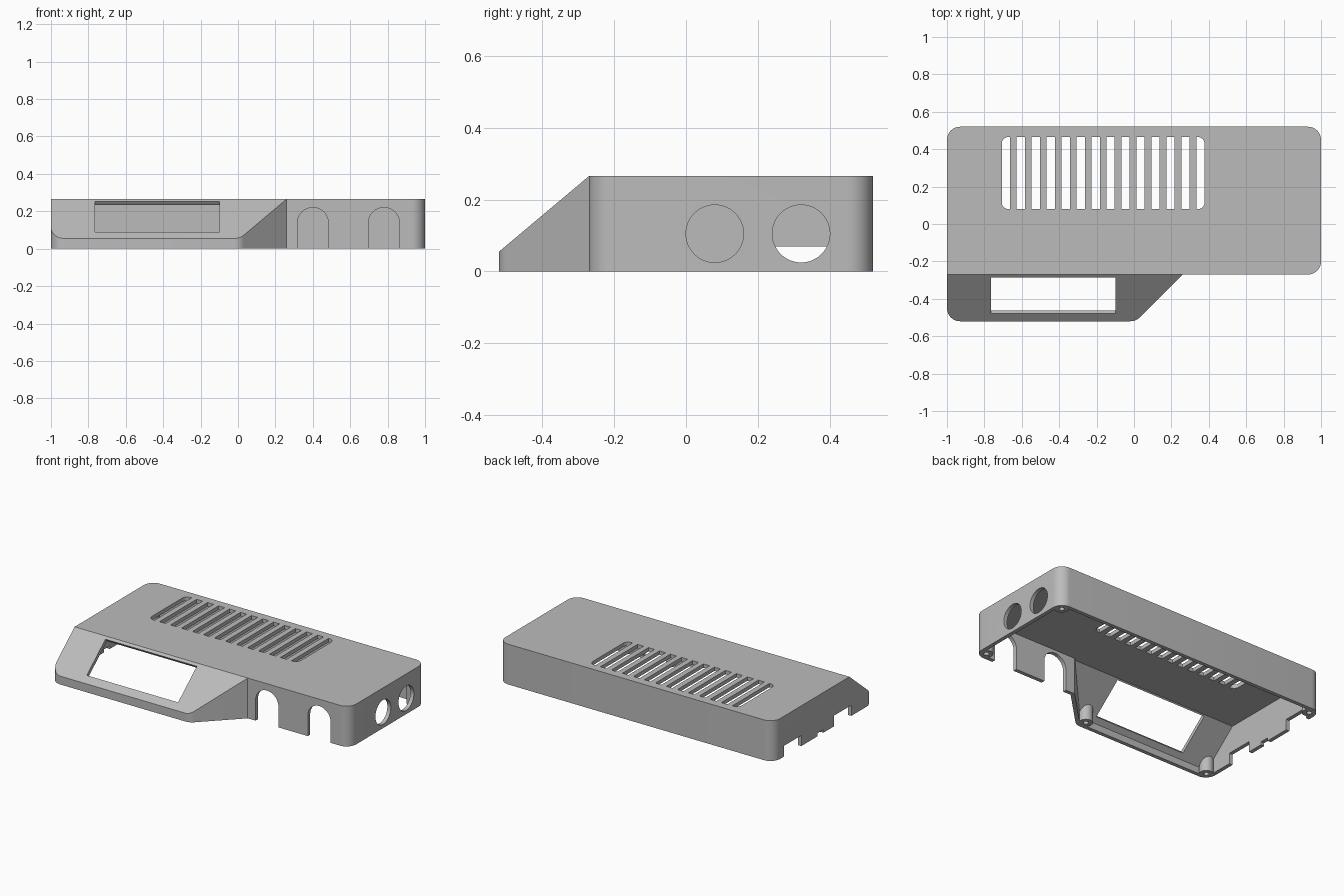
import bpy, bmesh
from math import sin, cos, pi, atan2
from mathutils import Vector, Matrix

if "Cube" in bpy.data.objects:
    bpy.data.objects.remove(bpy.data.objects["Cube"], do_unlink=True)

H, T = 0.265, 0.025                      # height, wall thickness
FRONT, BACK, LIP, LIP_Z = -0.27, 0.52, -0.52, 0.055
TILT = atan2(H - LIP_Z, FRONT - LIP)
NORMAL = Vector((0, -sin(TILT), cos(TILT)))

grey = bpy.data.materials.new("grey plastic")
grey.use_nodes = True
grey.diffuse_color = (0.5, 0.5, 0.5, 1)
grey.node_tree.nodes["Principled BSDF"].inputs["Base Color"].default_value = (0.5, 0.5, 0.5, 1)


def rounded(corners, steps=10):
    """Outline with corners (x, y, radius) replaced by arcs."""
    out = []
    for i, (x, y, r) in enumerate(corners):
        p = Vector((x, y))
        if r == 0:
            out.append(p)
            continue
        a = (Vector(corners[i - 1][:2]) - p).normalized()
        b = (Vector(corners[(i + 1) % len(corners)][:2]) - p).normalized()
        half = a.angle(b) / 2
        center = p + (a + b).normalized() * r / sin(half)
        u = (p + a * r * cos(half) / sin(half)) - center
        v = (p + b * r * cos(half) / sin(half)) - center
        sweep = u.angle(v)
        for k in range(steps + 1):
            t = k / steps
            out.append(center + (u * sin((1 - t) * sweep) + v * sin(t * sweep)) / sin(sweep))
    return out


def prism(bm, outline, low, high, matrix=Matrix()):
    """Extrude an outline along local z."""
    face = bm.faces.new([bm.verts.new((p[0], p[1], low)) for p in outline])
    top = bmesh.ops.extrude_face_region(bm, geom=[face])["geom"]
    moved = [g for g in top if isinstance(g, bmesh.types.BMVert)]
    bmesh.ops.translate(bm, verts=moved, vec=(0, 0, high - low))
    bmesh.ops.transform(bm, matrix=matrix, verts=list(face.verts) + moved)


def circle(x, y, r, n=48):
    return [(x + r * cos(2 * pi * k / n), y + r * sin(2 * pi * k / n)) for k in range(n)]


def box(x0, x1, y0, y1):
    return [(x0, y0), (x1, y0), (x1, y1), (x0, y1)]


def finish(bm, name):
    bmesh.ops.recalc_face_normals(bm, faces=bm.faces)
    mesh = bpy.data.meshes.new(name)
    bm.to_mesh(mesh)
    bm.free()
    mesh.materials.append(grey)
    obj = bpy.data.objects.new(name, mesh)
    bpy.context.collection.objects.link(obj)
    return obj


def subtract(target, cutter):
    mod = target.modifiers.new("cut", 'BOOLEAN')
    mod.operation, mod.solver, mod.object = 'DIFFERENCE', 'EXACT', cutter
    bpy.context.view_layer.objects.active = target
    bpy.ops.object.modifier_apply(modifier=mod.name)
    bpy.data.objects.remove(cutter, do_unlink=True)


def shell(name, inset, low, high):
    """Case volume with the sloped front panel cut off."""
    r, d = 0.07 - inset, 0.414 * inset
    bm = bmesh.new()
    prism(bm, rounded([
        (-1 + inset, LIP + inset, r), (0.01 - d, LIP + inset, r),
        (0.26 - d, FRONT + inset, 0), (1 - inset, FRONT + inset, r),
        (1 - inset, BACK - inset, r), (-1 + inset, BACK - inset, r)]), low, high)
    cut = bmesh.ops.bisect_plane(
        bm, geom=bm.verts[:] + bm.edges[:] + bm.faces[:], dist=1e-5,
        plane_co=Vector((0, FRONT, H)) - NORMAL * inset, plane_no=NORMAL, clear_outer=True)
    edges = [e for e in cut["geom_cut"] if isinstance(e, bmesh.types.BMEdge) and e.is_boundary]
    bmesh.ops.holes_fill(bm, edges=edges)
    return finish(bm, name)


case = shell("case_cover", 0, 0, H)
cavity = shell("cavity", T, -0.05, H - T)

# Screw posts stay solid inside the cavity
posts = [(-0.95, 0.47), (0.95, 0.47), (0.95, -0.22), (-0.95, -0.47), (-0.02, -0.465)]
bm = bmesh.new()
for x, y in posts:
    prism(bm, circle(x, y, 0.042), -0.1, 0.4)
subtract(cavity, finish(bm, "posts"))
subtract(case, cavity)

bm = bmesh.new()
# Screw holes
for x, y in posts:
    prism(bm, circle(x, y, 0.016, 24), -0.05, 0.05)

# Vent slots, the outer two with rounded outer corners
for i in range(14):
    x = -0.685 + 0.08 * i
    left, right = (0.035 if i == 0 else 0), (0.035 if i == 13 else 0)
    prism(bm, rounded([(x - 0.022, 0.08, left), (x + 0.022, 0.08, right),
                       (x + 0.022, 0.465, right), (x - 0.022, 0.465, left)], 6), 0.2, 0.3)

# Display window square to the sloped panel
middle = (LIP + FRONT) / 2 + 0.0125
place = Matrix.Translation((0, middle, H + (middle - FRONT) * (H - LIP_Z) / (FRONT - LIP)))
prism(bm, box(-0.765, -0.1, -0.127, 0.127), -0.05, 0.05, place @ Matrix.Rotation(TILT, 4, 'X'))

# Arched cable openings in the front wall
upright = Matrix.Rotation(pi / 2, 4, 'X')
for x in (0.4, 0.78):
    arch = [(x + 0.083 * cos(pi * k / 24), 0.137 + 0.083 * sin(pi * k / 24)) for k in range(25)]
    prism(bm, arch + [(x - 0.083, -0.05), (x + 0.083, -0.05)], 0.2, 0.32, upright)

# Round ports in one end, notches in the other
sideways = Matrix(((0, 0, 1, 0), (1, 0, 0, 0), (0, 1, 0, 0), (0, 0, 0, 1)))
for y in (0.08, 0.32):
    prism(bm, circle(y, 0.105, 0.08), 0.94, 1.1, sideways)
for y0, y1, top in ((0.23, 0.41, 0.07), (0.0, 0.06, 0.02), (-0.29, -0.11, 0.07)):
    prism(bm, box(y0, y1, -0.05, top), -1.1, -0.94, sideways)
subtract(case, finish(bm, "openings"))

bpy.ops.object.select_all(action='DESELECT')
case.select_set(True)
bpy.context.view_layer.objects.active = case
bpy.ops.object.shade_smooth_by_angle(angle=pi / 6)
